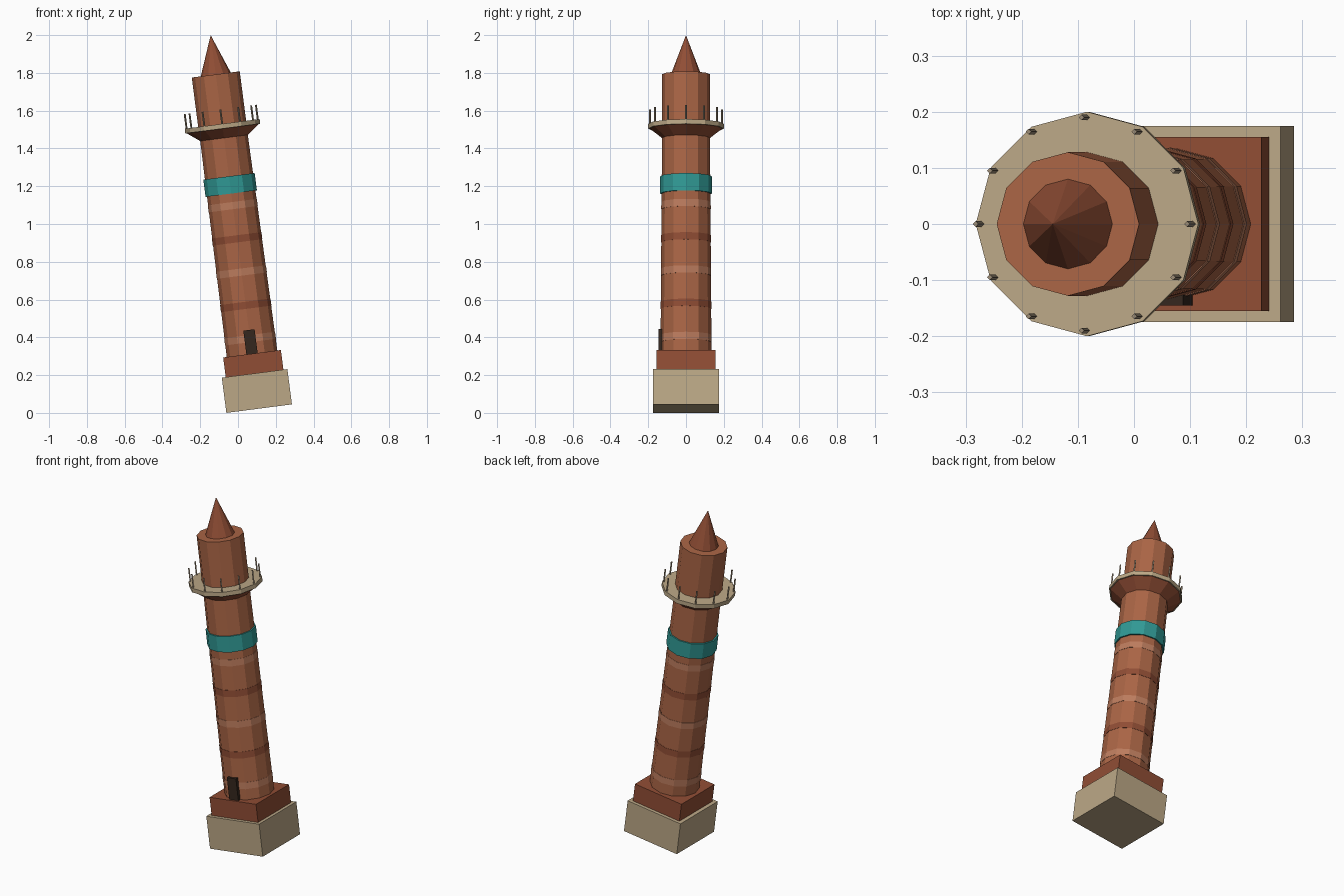
import bpy, bmesh, math
from mathutils import Matrix

if "Cube" in bpy.data.objects:
    bpy.data.objects.remove(bpy.data.objects["Cube"])

# The whole tower leans towards -x around its base centre
LEAN = Matrix.Translation((0.112, 0, 0.0226)) @ Matrix.Rotation(math.radians(-7.4), 4, 'Y')


def material(name, rgb):
    m = bpy.data.materials.new(name)
    m.diffuse_color = (*rgb, 1)
    m.use_nodes = True
    m.node_tree.nodes["Principled BSDF"].inputs["Base Color"].default_value = m.diffuse_color
    return m


STONE = material("stone", (0.50, 0.39, 0.24))
BRICK = material("brick", (0.40, 0.13, 0.06))
DARK = material("dark_brick", (0.28, 0.075, 0.035))
LIGHT = material("light_brick", (0.50, 0.20, 0.11))
TEAL = material("teal_tile", (0.03, 0.32, 0.30))
WOOD = material("dark_wood", (0.035, 0.02, 0.013))
RAIL = material("rail", (0.33, 0.26, 0.18))


def finish(name, bm, mat):
    bmesh.ops.recalc_face_normals(bm, faces=bm.faces)
    bm.transform(LEAN)
    me = bpy.data.meshes.new(name)
    bm.to_mesh(me)
    bm.free()
    me.materials.append(mat)
    ob = bpy.data.objects.new(name, me)
    bpy.context.collection.objects.link(ob)


def box(name, x, y, z, mat):
    bm = bmesh.new()
    size = [b - a for a, b in (x, y, z)]
    mid = [(a + b) / 2 for a, b in (x, y, z)]
    bmesh.ops.create_cube(bm, size=1, matrix=Matrix.Translation(mid) @ Matrix.Diagonal((*size, 1)))
    finish(name, bm, mat)


def add_drum(bm, r1, r2, z1, z2, x=0, y=0, sides=12):
    bmesh.ops.create_cone(bm, cap_ends=True, segments=sides, radius1=r1, radius2=r2,
                          depth=z2 - z1, matrix=Matrix.Translation((x, y, (z1 + z2) / 2)))


def drum(name, r1, r2, z1, z2, mat):
    bm = bmesh.new()
    add_drum(bm, r1, r2, z1, z2)
    finish(name, bm, mat)


# Square base
box("plinth", (-.175, .175), (-.175, .175), (0, .188), STONE)
box("upper_plinth", (-.154, .154), (-.155, .155), (.188, .293), DARK)

# Tapered shaft with thin brick courses
R0, R1, Z0, Z1 = .135, .127, .293, 1.45
drum("shaft", R0, R1, Z0, Z1, BRICK)


def shaft_radius(z):
    return R0 + (R1 - R0) * (z - Z0) / (Z1 - Z0)


for i in range(5):
    a = .355 + i * .1775
    b = a + .038
    drum(f"brick_course_{i + 1}", shaft_radius(a) + .0015, shaft_radius(b) + .0015, a, b,
         DARK if i % 2 else LIGHT)
drum("tile_band", .137, .137, 1.148, 1.24, TEAL)

# Door
box("door", (-.03, .03), (-.145, -.115), (.293, .42), WOOD)

# Balcony with rail posts
drum("balcony_corbel", R1, .193, 1.445, 1.495, DARK)
drum("balcony_floor", .2, .2, 1.495, 1.52, STONE)
posts = bmesh.new()
for i in range(12):
    t = i * math.pi / 6
    add_drum(posts, .005, .005, 1.515, 1.597, .19 * math.cos(t), .19 * math.sin(t), 4)
finish("balcony_posts", posts, RAIL)

# Upper drum and pointed roof
drum("upper_drum", .128, .128, 1.52, 1.784, BRICK)
drum("roof", .08, 0, 1.784, 1.994, DARK)
